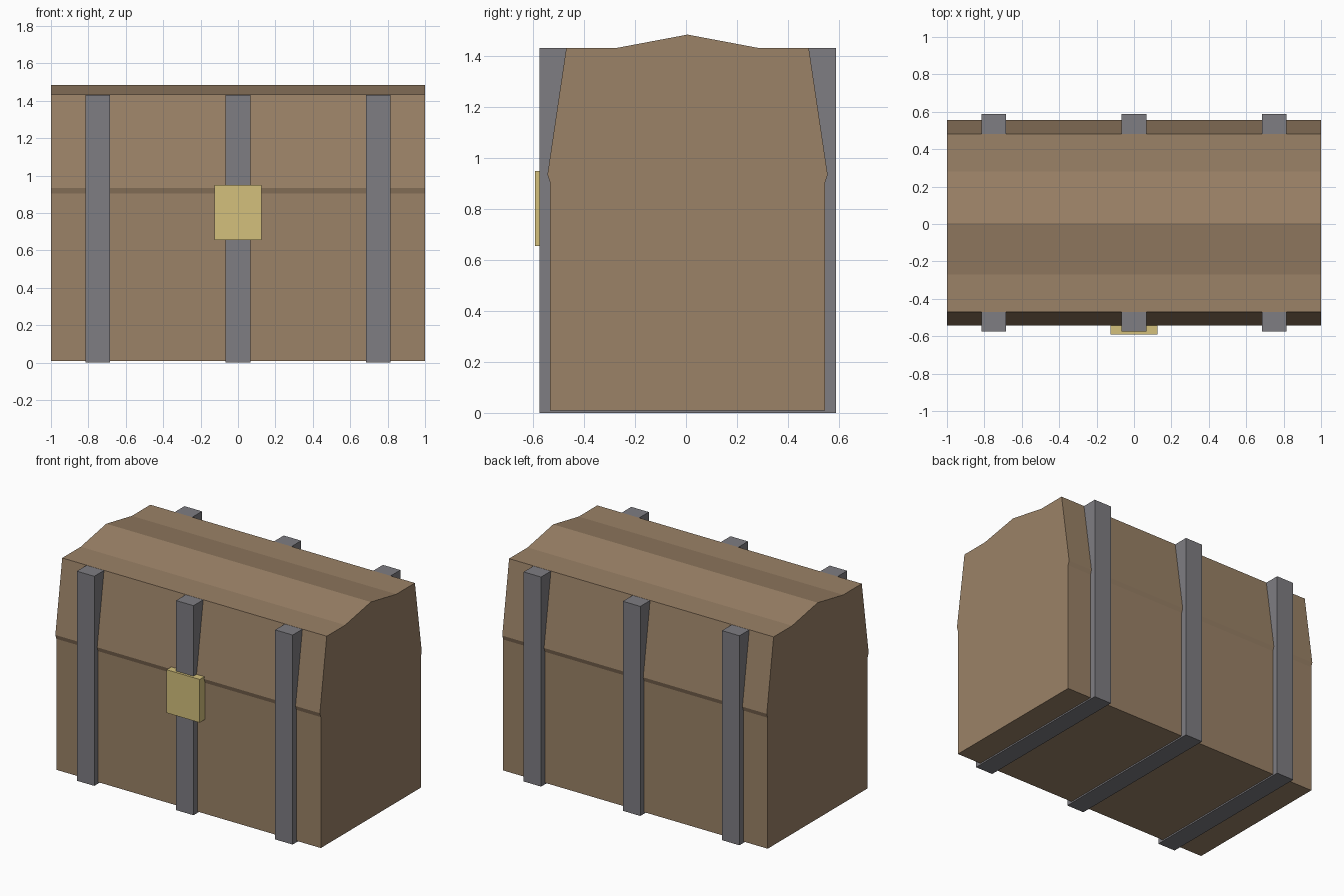
import bpy
import bmesh

default = bpy.data.objects.get("Cube")
if default:
    bpy.data.objects.remove(default, do_unlink=True)


def linear(c):
    c /= 255
    return c / 12.92 if c <= 0.04045 else ((c + 0.055) / 1.055) ** 2.4


def material(name, r, g, b):
    mat = bpy.data.materials.new(name)
    mat.use_nodes = True
    color = (linear(r), linear(g), linear(b), 1)
    mat.diffuse_color = color
    mat.node_tree.nodes["Principled BSDF"].inputs["Base Color"].default_value = color
    return mat


wood = material("brown wood", 155, 130, 103)
iron = material("grey iron", 126, 125, 130)
brass = material("pale brass", 212, 192, 124)


def extrude_profile(name, profile, x0, x1, mat):
    """Extrude a closed (y, z) outline along x."""
    bm = bmesh.new()
    face = bm.faces.new([bm.verts.new((x0, y, z)) for y, z in profile])
    result = bmesh.ops.extrude_face_region(bm, geom=[face])
    moved = [v for v in result["geom"] if isinstance(v, bmesh.types.BMVert)]
    bmesh.ops.translate(bm, verts=moved, vec=(x1 - x0, 0, 0))
    bmesh.ops.recalc_face_normals(bm, faces=bm.faces)
    mesh = bpy.data.meshes.new(name)
    bm.to_mesh(mesh)
    bm.free()
    mesh.materials.append(mat)
    obj = bpy.data.objects.new(name, mesh)
    bpy.context.collection.objects.link(obj)
    return obj


def box(name, x0, x1, y0, y1, z0, z1, mat):
    return extrude_profile(name, [(y0, z0), (y1, z0), (y1, z1), (y0, z1)], x0, x1, mat)


# Chest: straight body, slightly overhanging tapered lid, shallow ridge on top
mid = 0.006
half = [(0.54, 0.01), (0.54, 0.905), (0.55, 0.935), (0.476, 1.433), (0.276, 1.433)]
outline = [(mid + y, z) for y, z in half] + [(mid, 1.485)]
outline += [(mid - y, z) for y, z in reversed(half)]
extrude_profile("chest", outline, -1, 1, wood)

# Iron bands wrapping front, bottom and back
for label, x in (("right", -0.75), ("middle", 0), ("left", 0.75)):
    box(label + "_band", x - 0.066, x + 0.066, -0.575, 0.588, 0, 1.432, iron)

# Lock plate on the front
box("lock", -0.125, 0.125, -0.592, -0.53, 0.655, 0.95, brass)
